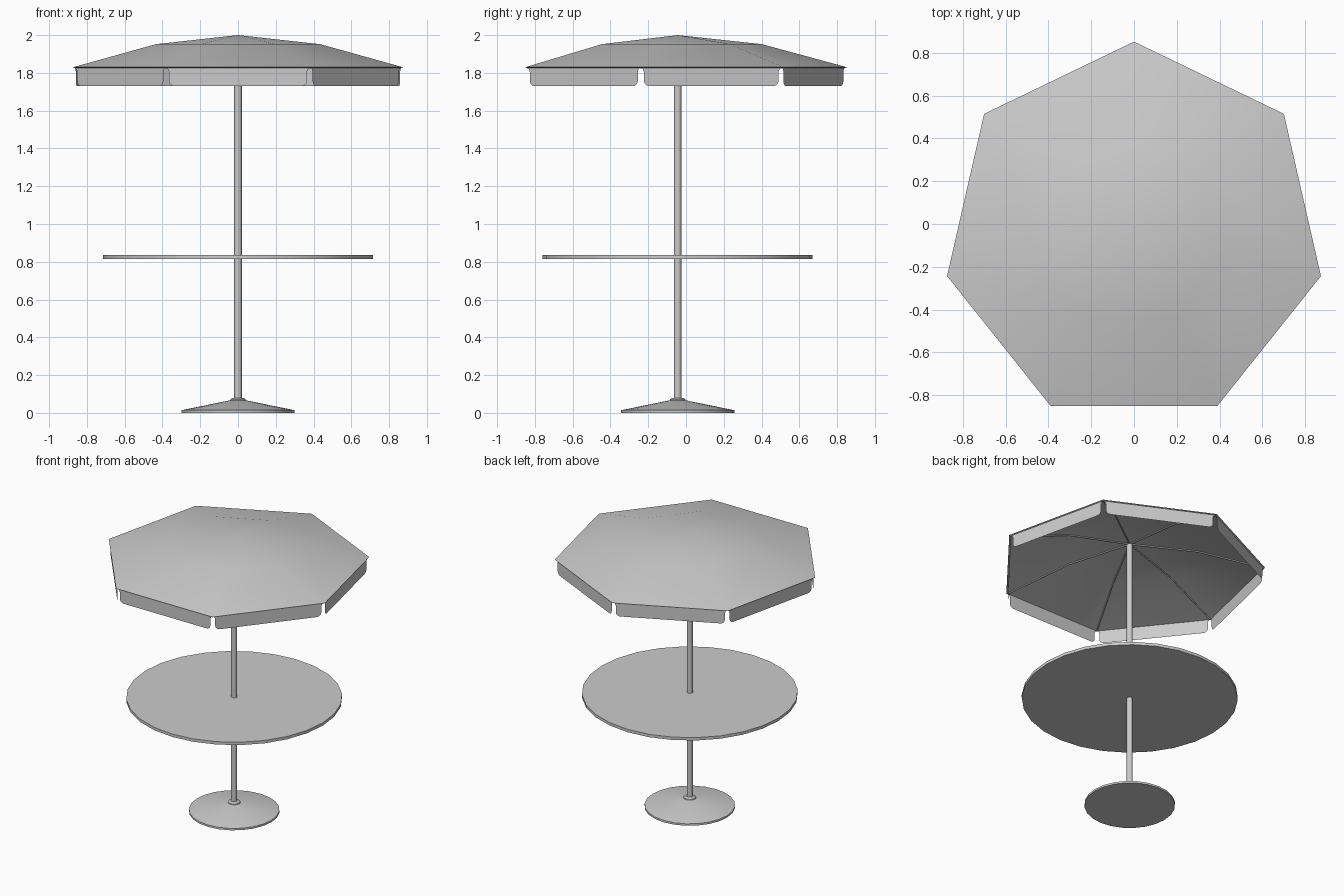
import bpy, bmesh
from math import pi, sin, cos, radians
from mathutils import Vector

if "Cube" in bpy.data.objects:
    bpy.data.objects.remove(bpy.data.objects["Cube"])

CY = -0.044          # pole axis sits slightly forward of the bounding-box centre
N = 7                # canopy sides
R, R_MID = 0.896, 0.446
Z_TOP, Z_MID, Z_EDGE, Z_HEM = 2.0, 1.952, 1.83, 1.73


def finish(name, bm, angle=30):
    bmesh.ops.recalc_face_normals(bm, faces=bm.faces)
    me = bpy.data.meshes.new(name)
    bm.to_mesh(me)
    bm.free()
    ob = bpy.data.objects.new(name, me)
    ob.location.y = CY
    bpy.context.collection.objects.link(ob)
    bpy.ops.object.select_all(action='DESELECT')
    ob.select_set(True)
    bpy.context.view_layer.objects.active = ob
    bpy.ops.object.shade_smooth_by_angle(angle=radians(angle))
    return ob


def lathe(name, profile, sides, angle=30):
    """Revolve (radius, z) points about z; radius 0 makes a pole point."""
    bm = bmesh.new()
    rings = []
    for r, z in profile:
        count = sides if r > 0 else 1
        rings.append([bm.verts.new((r * sin(2 * pi * i / sides), r * cos(2 * pi * i / sides), z))
                      for i in range(count)])
    for a, b in zip(rings, rings[1:]):
        for i in range(sides):
            j = (i + 1) % sides
            quad = [a[i % len(a)], a[j % len(a)], b[j % len(b)], b[i % len(b)]]
            bm.faces.new(list(dict.fromkeys(quad)))
    return finish(name, bm, angle)


# Weighted foot with collar
lathe("base", [(0, 0), (0.30, 0), (0.30, 0.014), (0.045, 0.066), (0, 0.066)], 24)
lathe("base_collar", [(0.042, 0.064), (0.040, 0.072), (0.030, 0.079), (0, 0.079)], 24)

# Pole
lathe("pole", [(0, 0.05), (0.02, 0.05), (0.02, 1.99), (0, 1.99)], 16)

# Round table top
lathe("table_top", [(0, 0.816), (0.715, 0.816), (0.715, 0.837), (0, 0.837)], 28)

# Seven-sided canopy with a small turned-under rim
lathe("canopy", [(0, Z_TOP), (R_MID, Z_MID), (R, Z_EDGE), (R - 0.011, Z_EDGE - 0.004)], N, 40)

# Hanging flaps: one outline with rounded corners, repeated on each side
half = R * sin(pi / N) - 0.003
inset, notch, rad = 0.02, 0.025, 0.03
apothem = R * cos(pi / N) - 0.01
steps = [i / 6 * pi / 2 for i in range(7)]
side = [(half - inset * sin(t), Z_EDGE - 0.003 - notch * (1 - cos(t))) for t in steps]
side += [(half - inset - rad * (1 - cos(t)), Z_HEM + rad * (1 - sin(t))) for t in steps]
outline = side + [(-u, z) for u, z in reversed(side)]
bm = bmesh.new()
for k in range(N):
    a = 2 * pi * (k + 0.5) / N
    out = Vector((sin(a), cos(a), 0))
    along = Vector((cos(a), -sin(a), 0))
    verts = [bm.verts.new(out * apothem + along * u + Vector((0, 0, z))) for u, z in outline]
    bm.faces.new(verts)
finish("canopy_flaps", bm)

# Thin ribs under the canopy creases
cu = bpy.data.curves.new("canopy_ribs", 'CURVE')
cu.dimensions = '3D'
cu.bevel_depth = 0.005
cu.bevel_resolution = 1
for k in range(N):
    a = 2 * pi * k / N
    sp = cu.splines.new('POLY')
    sp.points.add(2)
    for p, (r, z) in zip(sp.points, [(0.01, Z_TOP), (R_MID, Z_MID), (R - 0.012, Z_EDGE + 0.003)]):
        p.co = (r * sin(a), r * cos(a), z - 0.006, 1)
ribs = bpy.data.objects.new("canopy_ribs", cu)
ribs.location.y = CY
bpy.context.collection.objects.link(ribs)
